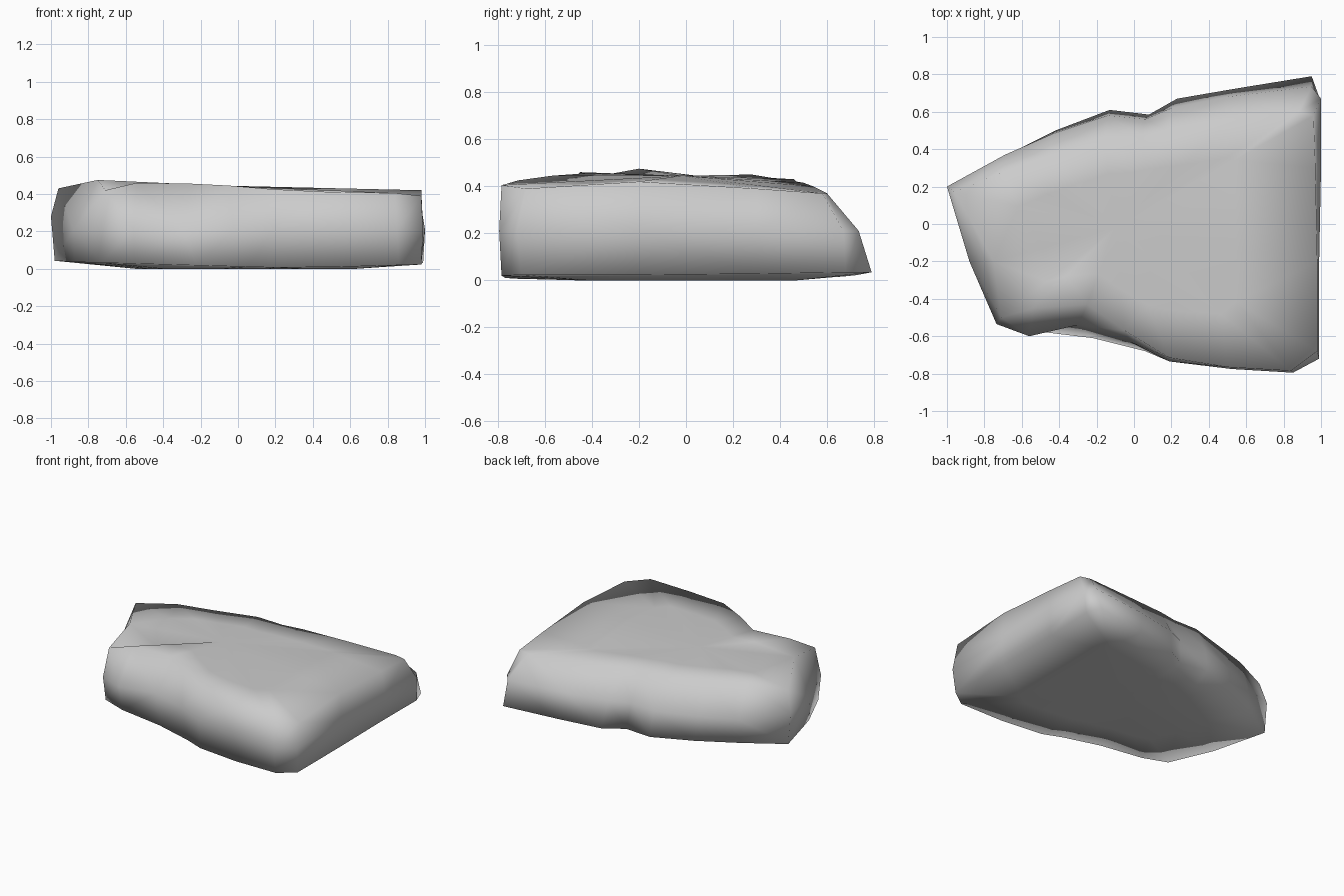
import bpy
import bmesh
from mathutils import Vector

default_cube = bpy.data.objects.get("Cube")
if default_cube:
    bpy.data.objects.remove(default_cube, do_unlink=True)

# Outlines of the slab, counter-clockwise from the front right corner
FOOT = [(.86, -.785), (.98, -.7), (.98, -.2), (.98, .3), (.99, .68),
        (.95, .79), (.55, .725), (.23, .67), (.08, .585), (-.13, .61),
        (-.42, .5), (-.7, .36), (-.98, .2), (-.87, -.2), (-.73, -.51),
        (-.55, -.57), (-.22, -.61), (.06, -.68), (.2, -.73), (.52, -.77)]
WAIST = [(.85, -.795), (.99, -.72), (.99, -.2), (1, .3), (1, .67),
         (.95, .735), (.5, .68), (.2, .62), (.06, .56), (-.14, .58),
         (-.44, .48), (-.69, .37), (-1, .2), (-.88, -.2), (-.735, -.535),
         (-.56, -.6), (-.3, -.54), (-.02, -.63), (.19, -.735), (.52, -.775)]
RIM = [(.84, -.785, .405), (.98, -.68, .39), (.98, -.2, .42), (.97, .3, .39),
       (.96, .58, .37), (.88, .6, .37), (.5, .54, .4), (.18, .5, .415),
       (.04, .47, .42), (-.16, .46, .43), (-.45, .37, .435), (-.7, .28, .45),
       (-.96, .17, .43), (-.75, -.2, .475), (-.71, -.5, .42),
       (-.54, -.45, .46), (-.25, -.43, .455), (-.05, -.57, .445),
       (.19, -.715, .425), (.5, -.765, .41)]


def make_material(name, colour):
    material = bpy.data.materials.new(name)
    material.use_nodes = True
    material.diffuse_color = colour
    shader = next(n for n in material.node_tree.nodes
                  if n.type == 'BSDF_PRINCIPLED')
    shader.inputs["Base Color"].default_value = colour
    shader.inputs["Roughness"].default_value = 0.8
    return material


def add_ring(bm, points):
    return [bm.verts.new(point) for point in points]


def bridge(bm, lower, upper):
    count = len(lower)
    for i in range(count):
        j = (i + 1) % count
        bm.faces.new((lower[i], lower[j], upper[j], upper[i]))


def fan(bm, ring, centre):
    tip = bm.verts.new(centre)
    for i, vert in enumerate(ring):
        bm.faces.new((vert, ring[(i + 1) % len(ring)], tip))


def shrink(points, centre, factor):
    return [Vector(centre).lerp(Vector(point), factor) for point in points]


# The underside is slightly bowed, touching the ground right of the middle
foot_points = [(x, y, .004 + .028 * abs(x - .3) + max(0, y) * .015)
               for x, y in FOOT]
waist_points = [(x, y, .28 if x < -.9 else .21) for x, y in WAIST]
under_centre = (.1, 0, 0)
top_centre = (-.1, -.02, .445)

bm = bmesh.new()
under = add_ring(bm, [(p.x, p.y, 0) for p in
                      shrink(foot_points, under_centre, .6)])
foot = add_ring(bm, foot_points)
waist = add_ring(bm, waist_points)
rim = add_ring(bm, RIM)
crown = add_ring(bm, shrink(RIM, top_centre, .6))

# Underside, walls and worn upper face
for lower, upper in ((under, foot), (foot, waist), (waist, rim), (rim, crown)):
    bridge(bm, lower, upper)
fan(bm, crown, top_centre)
fan(bm, under, under_centre)
bmesh.ops.triangulate(bm, faces=bm.faces[:])
bmesh.ops.recalc_face_normals(bm, faces=bm.faces[:])
for face in bm.faces:
    face.smooth = True

mesh = bpy.data.meshes.new("rock_slab")
bm.to_mesh(mesh)
bm.free()
mesh.materials.append(make_material("stone grey", (.6, .6, .6, 1)))
slab = bpy.data.objects.new("rock_slab", mesh)
bpy.context.collection.objects.link(slab)
